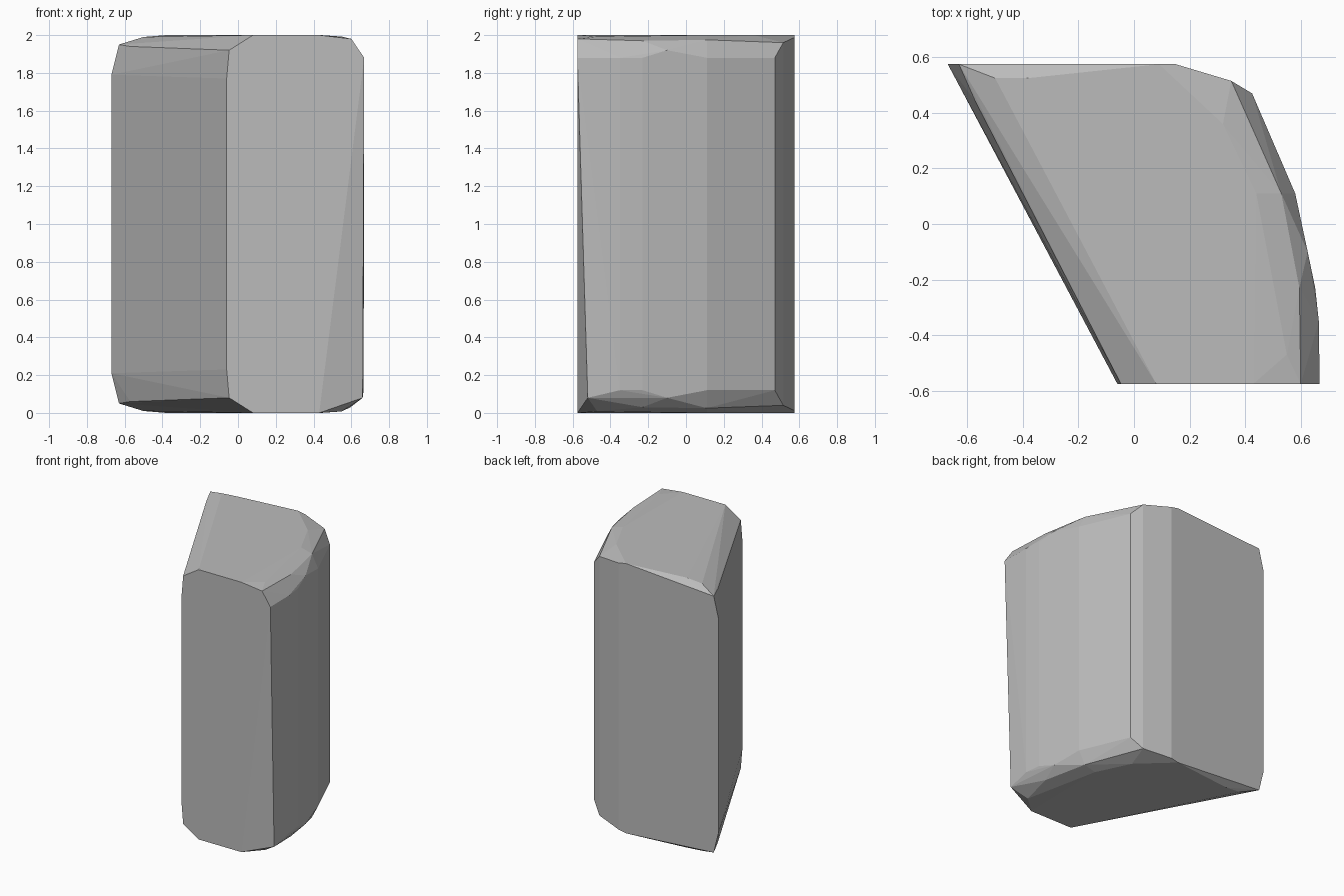
import bpy, bmesh

if "Cube" in bpy.data.objects:
    bpy.data.objects.remove(bpy.data.objects["Cube"])

stone = bpy.data.materials.new("grey stone")
stone.diffuse_color = (0.5, 0.5, 0.5, 1)
stone.use_nodes = True
stone.node_tree.nodes["Principled BSDF"].inputs["Base Color"].default_value = stone.diffuse_color

# Points as x, y, inset from the end; mirrored to the top and the bottom
both_ends = [
    # slanted left side and its chamfer
    (-0.67, 0.575, 0.21), (-0.63, 0.575, 0.05), (-0.57, 0.44, 0.06),
    (-0.06, -0.575, 0.23), (-0.047, -0.575, 0.08),
    # rim of the flat end
    (0.08, -0.575, 0.0), (0.43, -0.575, 0.0), (-0.5, 0.525, 0.01),
    (-0.38, 0.525, 0.0), (0.44, 0.11, 0.0), (0.32, 0.36, 0.0),
    (0.55, -0.47, 0.008), (0.595, -0.23, 0.03), (0.53, 0.11, 0.025),
    # back corner
    (0.09, 0.575, 0.0), (0.35, 0.515, 0.04), (0.15, 0.575, 0.012),
    # curved right side
    (0.425, 0.47, 0.12), (0.58, 0.11, 0.12), (0.625, -0.1, 0.08),
    (0.652, -0.23, 0.12), (0.665, -0.35, 0.12),
]
points = [(x, y, z) for x, y, d in both_ends for z in (d, 2 - d)]
# front right corner, leaning back toward the bottom
points += [(0.668, -0.575, 1.88), (0.6, -0.575, 1.98),
           (0.66, -0.52, 0.08)]

# Faceted block wrapped around the points
bm = bmesh.new()
for p in points:
    bm.verts.new(p)
hull = bmesh.ops.convex_hull(bm, input=bm.verts[:])
unused = {g for g in hull["geom_interior"] + hull["geom_unused"]
          if isinstance(g, bmesh.types.BMVert)}
bmesh.ops.delete(bm, geom=list(unused), context='VERTS')
bmesh.ops.dissolve_limit(bm, angle_limit=0.01, verts=bm.verts[:], edges=bm.edges[:])
bmesh.ops.recalc_face_normals(bm, faces=bm.faces[:])
mesh = bpy.data.meshes.new("stone_block")
bm.to_mesh(mesh)
bm.free()
mesh.materials.append(stone)
block = bpy.data.objects.new("stone_block", mesh)
bpy.context.collection.objects.link(block)
